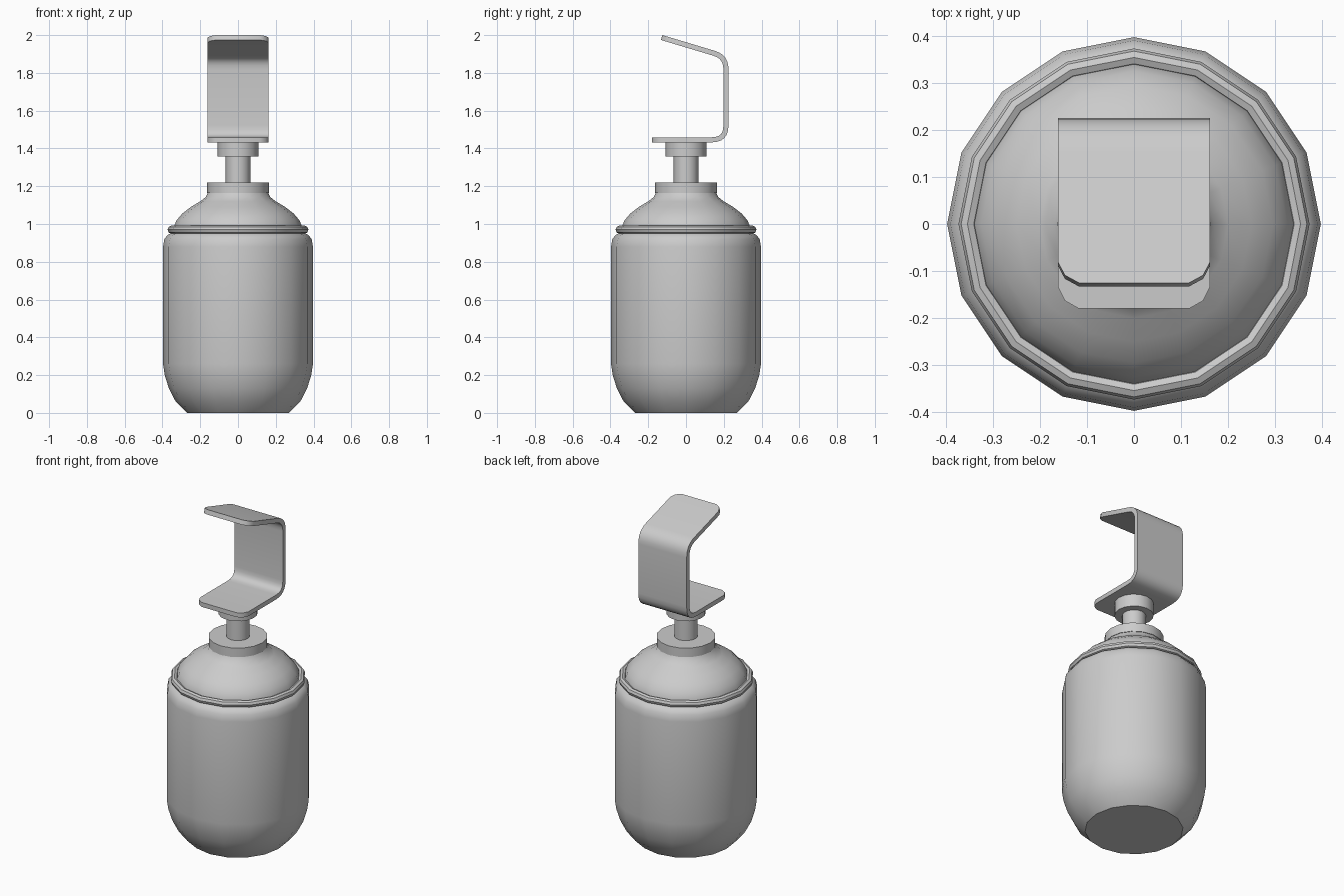
import bpy
import math
from mathutils import Vector

cube = bpy.data.objects.get("Cube")
if cube:
    bpy.data.objects.remove(cube, do_unlink=True)

grey = bpy.data.materials.new("plain grey")
grey.use_nodes = True
COLOUR = (0.6, 0.6, 0.6, 1)
grey.diffuse_color = COLOUR
grey.node_tree.nodes["Principled BSDF"].inputs["Base Color"].default_value = COLOUR
SIDES = 16


def make(name, verts, faces):
    mesh = bpy.data.meshes.new(name)
    mesh.from_pydata(verts, [], faces)
    mesh.materials.append(grey)
    obj = bpy.data.objects.new(name, mesh)
    bpy.context.collection.objects.link(obj)
    return obj


def smooth(obj):
    bpy.ops.object.select_all(action="DESELECT")
    obj.select_set(True)
    bpy.context.view_layer.objects.active = obj
    bpy.ops.object.shade_smooth_by_angle(angle=math.radians(35))


def lathe(name, profile, closed=False):
    """Turn (radius, height) points, listed bottom to top, about the z axis."""
    verts, faces = [], []
    for r, z in profile:
        for i in range(SIDES):
            a = math.tau * i / SIDES
            verts.append((r * math.cos(a), r * math.sin(a), z))
    n = len(profile)
    for k in range(n if closed else n - 1):
        lo, hi = k * SIDES, (k + 1) % n * SIDES
        for i in range(SIDES):
            j = (i + 1) % SIDES
            faces.append((lo + i, lo + j, hi + j, hi + i))
    if not closed:
        faces.append(tuple(reversed(range(SIDES))))
        faces.append(tuple(range((n - 1) * SIDES, n * SIDES)))
    obj = make(name, verts, faces)
    smooth(obj)
    return obj


# Canister
lathe("canister_body", [(0.27, 0), (0.33, 0.06), (0.366, 0.13), (0.388, 0.2),
                        (0.397, 0.26), (0.397, 0.88), (0.39, 0.92),
                        (0.372, 0.943), (0.345, 0.955)])
lathe("shoulder", [(0.345, 0.955), (0.338, 0.99), (0.325, 1.02), (0.295, 1.055),
                   (0.25, 1.09), (0.2, 1.12), (0.17, 1.143), (0.157, 1.17)])
lathe("rim_ring", [(0.354 + 0.019 * math.cos(math.tau * k / 8),
                    0.97 + 0.021 * math.sin(math.tau * k / 8)) for k in range(8)],
      closed=True)

# Neck and pump
lathe("neck_cap", [(0.163, 1.165), (0.163, 1.22)])
lathe("stem", [(0.065, 1.2), (0.065, 1.37)])
lathe("stem_collar", [(0.108, 1.357), (0.108, 1.435)])

# Bent bracket: outer path in the y-z plane, with filleted bends
corners = [Vector(p) for p in ((-0.18, 1.432), (0.225, 1.432), (0.225, 1.895), (-0.125, 2.0))]
path = []
for k, setback in ((1, 0.09), (2, 0.075)):
    c = corners[k]
    p = c + (corners[k - 1] - c).normalized() * setback
    q = c + (corners[k + 1] - c).normalized() * setback
    for s in range(7):
        t = s / 6
        path.append(p * (1 - t) ** 2 + c * 2 * t * (1 - t) + q * t * t)

# Rounded plate ends: distance from the tip and half width there
HALF = 0.162
tip = [(0, 0.117), (0.017, 0.147), (0.047, HALF)]
rows = []
for d, w in tip:
    rows.append((corners[0] + (corners[1] - corners[0]).normalized() * d, w))
rows += [(p, HALF) for p in path]
for d, w in reversed(tip):
    rows.append((corners[3] + (corners[2] - corners[3]).normalized() * d, w))

verts = [(s * w, p.x, p.y) for p, w in rows for s in (-1, 1)]
faces = [(2 * k, 2 * k + 2, 2 * k + 3, 2 * k + 1) for k in range(len(rows) - 1)]
bracket = make("bent_bracket", verts, faces)
solid = bracket.modifiers.new("thickness", "SOLIDIFY")
solid.thickness = 0.027
solid.offset = -1
solid.use_even_offset = True
bpy.context.view_layer.objects.active = bracket
bracket.select_set(True)
bpy.ops.object.modifier_apply(modifier=solid.name)
smooth(bracket)
